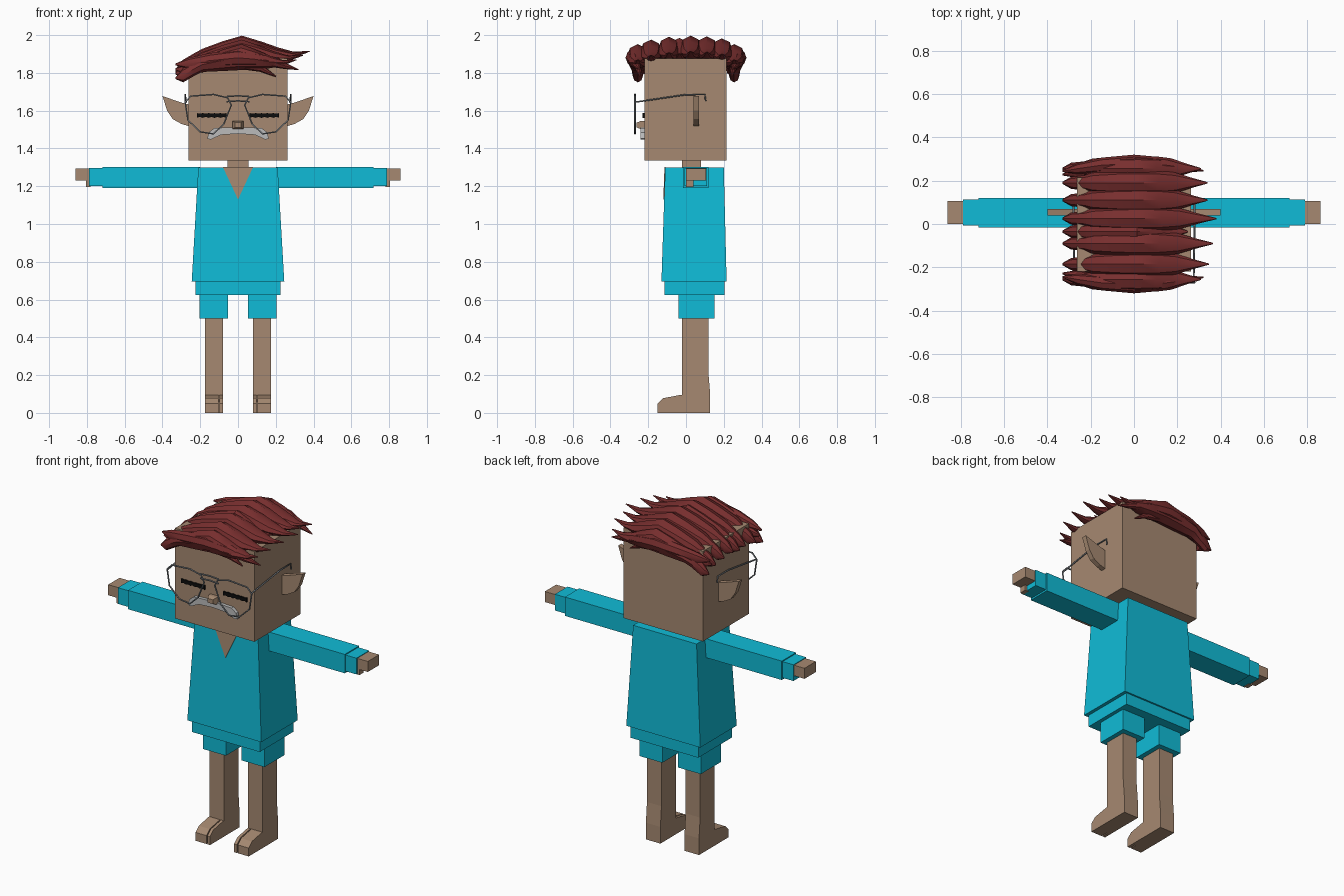
import bpy, bmesh, math
from mathutils import Vector

cube = bpy.data.objects.get("Cube")
if cube:
    bpy.data.objects.remove(cube, do_unlink=True)


def material(name, r, g, b):
    m = bpy.data.materials.new(name)
    m.use_nodes = True
    m.diffuse_color = (r, g, b, 1)
    m.node_tree.nodes["Principled BSDF"].inputs["Base Color"].default_value = (r, g, b, 1)
    return m


SKIN = material("tan skin", 0.38, 0.25, 0.165)
CLOTH = material("cyan cloth", 0.005, 0.5, 0.68)
HAIR = material("dark red hair", 0.19, 0.028, 0.028)
WIRE = material("grey metal", 0.2, 0.22, 0.24)
WHITE = material("pale grey moustache", 0.5, 0.5, 0.5)
BLACK = material("black lashes", 0.004, 0.004, 0.004)


def loft(name, rings, mat, smooth=False):
    """Skin a list of equal-length rings of points and cap both ends."""
    bm = bmesh.new()
    loops = [[bm.verts.new(p) for p in ring] for ring in rings]
    n = len(loops[0])
    for a, b in zip(loops, loops[1:]):
        for i in range(n):
            j = (i + 1) % n
            bm.faces.new((a[i], a[j], b[j], b[i]))
    bm.faces.new(loops[0])
    bm.faces.new(loops[-1])
    bmesh.ops.recalc_face_normals(bm, faces=bm.faces)
    mesh = bpy.data.meshes.new(name)
    bm.to_mesh(mesh)
    bm.free()
    mesh.materials.append(mat)
    ob = bpy.data.objects.new(name, mesh)
    bpy.context.collection.objects.link(ob)
    if smooth:
        bpy.ops.object.select_all(action='DESELECT')
        ob.select_set(True)
        bpy.context.view_layer.objects.active = ob
        bpy.ops.object.shade_smooth_by_angle(angle=math.radians(35))
    return ob


def rect(x0, x1, y0, y1, z):
    return [(x0, y0, z), (x1, y0, z), (x1, y1, z), (x0, y1, z)]


def box(name, x, y, z, mat):
    return loft(name, [rect(*x, *y, z[0]), rect(*x, *y, z[1])], mat)


def plate(name, pts, y0, y1, mat):
    """Front-facing outline of (x, z) points given depth."""
    return loft(name, [[(x, y, z) for x, z in pts] for y in (y0, y1)], mat)


def wire(name, pts, closed=False, r=0.0045):
    """Thin round rod through the points."""
    cu = bpy.data.curves.new(name, 'CURVE')
    cu.dimensions = '3D'
    cu.bevel_depth = r
    cu.bevel_resolution = 1
    cu.use_fill_caps = True
    sp = cu.splines.new('POLY')
    sp.points.add(len(pts) - 1)
    for p, co in zip(sp.points, pts):
        p.co = (*co, 1)
    sp.use_cyclic_u = closed
    tmp = bpy.data.objects.new(name + "_path", cu)
    bpy.context.collection.objects.link(tmp)
    bpy.context.view_layer.update()
    dg = bpy.context.evaluated_depsgraph_get()
    mesh = bpy.data.meshes.new_from_object(tmp.evaluated_get(dg))
    bpy.data.objects.remove(tmp, do_unlink=True)
    mesh.materials.clear()
    mesh.materials.append(WIRE)
    ob = bpy.data.objects.new(name, mesh)
    bpy.context.collection.objects.link(ob)


# Body and head
box("head", (-0.263, 0.263), (-0.22, 0.215), (1.335, 1.875), SKIN)
box("neck", (-0.055, 0.055), (-0.02, 0.08), (1.28, 1.34), SKIN)
loft("shirt", [rect(-0.245, 0.245, -0.13, 0.215, 0.695),
               rect(-0.21, 0.21, -0.11, 0.2, 1.3)], CLOTH)
box("shorts_waist", (-0.225, 0.225), (-0.115, 0.205), (0.625, 0.7), CLOTH)
loft("neckline", [[(-0.08, y, 1.301), (0.08, y, 1.301), (0, y - 0.006, 1.13)]
                  for y in (-0.114, -0.108)], SKIN)

# Limbs, ears, eyes and glasses, once per side
TOE = [(-0.15, 0), (-0.15, 0.05), (-0.12, 0.078), (-0.03, 0.095), (0.05, 0.1), (0.05, 0)]
EAR = [(0.25, 1.515), (0.3, 1.53), (0.345, 1.555), (0.375, 1.6), (0.4, 1.677),
       (0.29, 1.64), (0.25, 1.63)]
LENS = [(0.035, 1.63), (0.055, 1.668), (0.13, 1.686), (0.25, 1.677), (0.28, 1.645),
        (0.265, 1.55), (0.2, 1.488), (0.13, 1.477), (0.075, 1.53)]
for s, side in ((1, "left"), (-1, "right")):
    def span(a, b):
        return tuple(sorted((s * a, s * b)))

    box(side + "_sleeve", span(0.2, 0.718), (-0.015, 0.12), (1.19, 1.303), CLOTH)
    box(side + "_cuff", span(0.71, 0.79), (-0.008, 0.112), (1.2, 1.297), CLOTH)
    box(side + "_hand", span(0.78, 0.86), (0, 0.107), (1.23, 1.293), SKIN)
    box(side + "_thumb", span(0.78, 0.805), (0, 0.04), (1.197, 1.235), SKIN)
    box(side + "_shorts_leg", span(0.052, 0.203), (-0.04, 0.15), (0.5, 0.63), CLOTH)
    loft(side + "_leg", [rect(*span(0.08, 0.176), -0.02, y, z) for y, z in
                         ((0.128, 0), (0.128, 0.1), (0.118, 0.22), (0.118, 0.51))], SKIN)
    for part, x in (("big_toe", (0.08, 0.098)), ("foot", (0.104, 0.176))):
        loft(f"{side}_{part}", [[(s * a, y, z) for y, z in TOE] for a in x], SKIN)
    box(side + "_instep", span(0.09, 0.11), (-0.11, 0), (0, 0.07), SKIN)
    plate(side + "_ear", [(s * x, z) for x, z in EAR], 0.04, 0.07, SKIN)

    # Closed eye with a scalloped lash line
    steps = [i / 10 for i in range(11)]
    top = [(s * (0.062 + 0.156 * t), 1.587 - 0.003 * (i % 2)) for i, t in enumerate(steps)]
    low = [(x, 1.562 + 0.005 * (i % 2)) for i, (x, z) in enumerate(top)]
    plate(side + "_closed_eye", top + low[::-1], -0.229, -0.219, BLACK)

    wire(side + "_lens_rim", [(s * x, -0.27, z) for x, z in LENS], True)
    wire(side + "_temple", [(s * 0.275, -0.27, 1.645), (s * 0.28, 0, 1.685),
                            (s * 0.28, 0.1, 1.685), (s * 0.28, 0.104, 1.65)])

for z in (1.675, 1.648):
    wire("glasses_bridge", [(-0.06, -0.27, z), (0, -0.27, z + 0.004), (0.06, -0.27, z)])

# Nose and moustache
loft("nose", [[(x * k, y, 1.524 + z * k) for x, z in ((-1, -.75), (1, -.75), (1, .75), (-1, .75))]
              for y, k in ((-0.215, 0.028), (-0.24, 0.028), (-0.262, 0.017))], SKIN)
half = [(0.0, 1.505), (0.03, 1.512), (0.125, 1.508), (0.155, 1.485), (0.163, 1.452),
        (0.145, 1.447), (0.09, 1.472), (0.0, 1.478)]
plate("moustache", half + [(-x, z) for x, z in half[-2:0:-1]], -0.24, -0.218, WHITE)

# Hair locks: (position along lock, top, bottom, half width)
CROWN = [(-0.33, 1.822, 1.812, 0.005), (-0.29, 1.87, 1.795, 0.028), (-0.23, 1.905, 1.83, 0.034),
         (-0.19, 1.927, 1.85, 0.047), (-0.08, 1.968, 1.855, 0.056), (0.02, 1.997, 1.86, 0.059),
         (0.12, 1.965, 1.865, 0.057), (0.2, 1.935, 1.87, 0.048), (0.28, 1.912, 1.885, 0.024),
         (0.36, 1.917, 1.912, 0.003)]
EDGE = [(-0.33, 1.85, 1.84, 0.004), (-0.26, 1.88, 1.82, 0.025), (-0.15, 1.905, 1.825, 0.035),
        (0, 1.925, 1.835, 0.04), (0.15, 1.9, 1.835, 0.035), (0.25, 1.855, 1.82, 0.018),
        (0.32, 1.82, 1.815, 0.003)]
FRINGE = [(-0.33, 1.825, 1.815, 0.004), (-0.27, 1.845, 1.787, 0.022), (-0.15, 1.86, 1.81, 0.025),
          (0, 1.865, 1.822, 0.028), (0.12, 1.85, 1.805, 0.02), (0.2, 1.785, 1.778, 0.003)]


def lock(name, stations, y, tip, drop=0.0, bulge=0.0, sides=8):
    end = stations[-1][0]
    rings = []
    for x, top, bottom, width in stations:
        cy = y + bulge * math.cos(x / 0.35 * math.pi / 2)
        cx = x if x < 0 else x * tip / end
        mid, tall = (top + bottom) / 2 - drop, (top - bottom) / 2
        rings.append([(cx, cy + width * math.cos(a), mid + tall * math.sin(a))
                      for a in (math.tau * i / sides for i in range(sides))])
    loft(name, rings, HAIR, smooth=True)


for y, tip in ((-0.185, 0.345), (-0.09, 0.365), (0.025, 0.38), (0.11, 0.34), (0.19, 0.34)):
    lock("crown_hair_lock", CROWN, y, tip, drop=0.5 * abs(y - 0.02) ** 2)
lock("crown_hair_filler", CROWN, -0.035, 0.25, drop=0.012)
for s, side in ((-1, "front"), (1, "back")):
    lock(side + "_corner_hair_lock", CROWN, s * 0.255, 0.31, drop=0.045)
    lock(side + "_edge_hair_lock", EDGE, s * 0.24, 0.32, bulge=s * 0.04)
    lock(side + "_fringe_hair_lock", FRINGE, s * 0.225, 0.2, bulge=s * 0.03)
